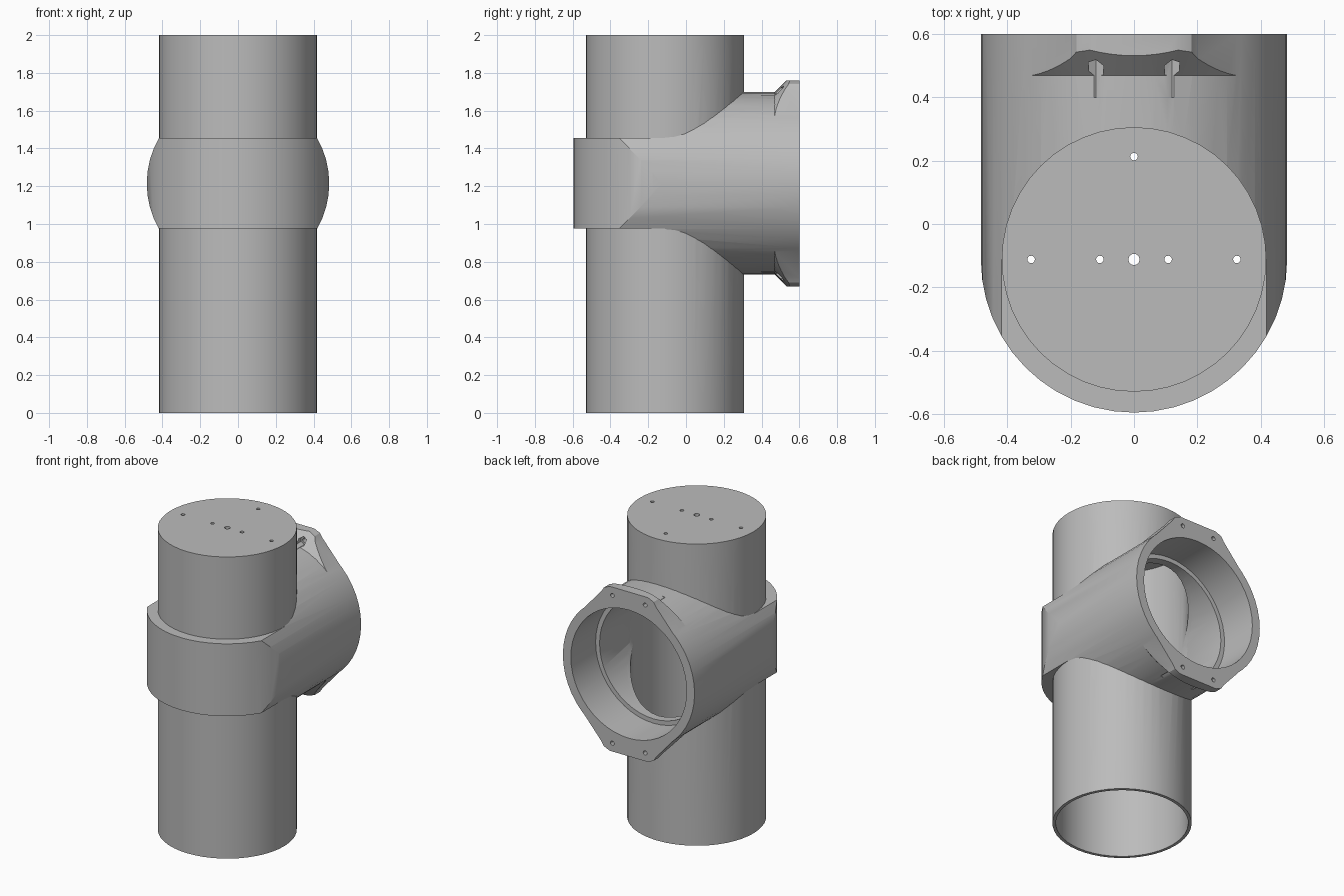
import bpy, bmesh, math
from mathutils import Matrix

if "Cube" in bpy.data.objects:
    bpy.data.objects.remove(bpy.data.objects["Cube"])

CY = -0.112          # y of the upright tube's axis
CZ = 1.215           # z of the branch's axis
R_TUBE, R_IN, R_BRANCH, R_SOCKET = 0.418, 0.398, 0.483, 0.425

grey = bpy.data.materials.new("plain grey")
grey.use_nodes = True
grey.diffuse_color = (0.5, 0.5, 0.5, 1)
grey.node_tree.nodes["Principled BSDF"].inputs["Base Color"].default_value = grey.diffuse_color


def add(name, bm):
    bmesh.ops.recalc_face_normals(bm, faces=bm.faces)
    mesh = bpy.data.meshes.new(name)
    bm.to_mesh(mesh)
    bm.free()
    mesh.materials.append(grey)
    ob = bpy.data.objects.new(name, mesh)
    bpy.context.collection.objects.link(ob)
    return ob


def upright(name, r, z0, z1, x=0, y=CY, seg=48):
    bm = bmesh.new()
    bmesh.ops.create_cone(bm, cap_ends=True, segments=seg, radius1=r, radius2=r, depth=z1 - z0,
                          matrix=Matrix.Translation((x, y, (z0 + z1) / 2)))
    return add(name, bm)


def level(name, r, y0, y1, x=0, z=CZ, seg=48, r_end=None):
    # cylinder or cone along y; r at y0, r_end at y1
    bm = bmesh.new()
    place = Matrix.Translation((x, (y0 + y1) / 2, z)) @ Matrix.Rotation(-math.pi / 2, 4, 'X')
    bmesh.ops.create_cone(bm, cap_ends=True, segments=seg, radius1=r,
                          radius2=r_end or r, depth=y1 - y0, matrix=place)
    return add(name, bm)


def box(name, x, y0, y1, h):
    bm = bmesh.new()
    bmesh.ops.create_cube(bm, size=1, matrix=Matrix.Translation((0, (y0 + y1) / 2, CZ))
                          @ Matrix.Diagonal((2 * x, y1 - y0, 2 * h, 1)))
    return add(name, bm)


def combine(ob, other, operation):
    # apply a boolean and discard the second object
    mod = ob.modifiers.new("combine", 'BOOLEAN')
    mod.operation, mod.solver, mod.object = operation, 'EXACT', other
    deps = bpy.context.evaluated_depsgraph_get()
    mesh = bpy.data.meshes.new_from_object(ob.evaluated_get(deps))
    ob.modifiers.clear()
    ob.data = mesh
    bpy.data.objects.remove(other)


# Upright tube: closed top, open bottom, open into the branch
tube = upright("main_tube", R_TUBE, 0, 2)
combine(tube, upright("tube_bore", R_IN, -0.1, 1.97), 'DIFFERENCE')
combine(tube, level("side_opening", R_IN - 0.002, CY + 0.01, 0.5), 'DIFFERENCE')

# Small holes through the top cap
cap_holes = [(0, CY, 0.018), (0, 0.213, 0.012)]
cap_holes += [(x, CY, 0.012) for x in (-0.325, -0.108, 0.108, 0.325)]
for x, y, r in cap_holes:
    combine(tube, upright("cap_hole", r, 1.9, 2.1, x, y, 12), 'DIFFERENCE')

# Branch: horizontal cylinder trimmed to a low rounded collar at the front
branch = level("side_branch", R_BRANCH, -0.7, 0.6)
envelope = box("envelope", 0.7, CY, 0.8, 0.7)
combine(envelope, upright("collar_round", R_BRANCH + 0.001, CZ - 0.24, CZ + 0.24), 'UNION')
combine(branch, envelope, 'INTERSECT')

# Flange ears above and below, with a sloping front face
half = [(0.357, 0.32), (0.2, 0.498), (0.182, 0.526), (0.14, 0.545)]
quarter = half + [(-x, z) for x, z in reversed(half)]
outline = quarter + [(-x, -z) for x, z in quarter]
bm = bmesh.new()
face = bm.faces.new([bm.verts.new((x, 0.44, CZ + z)) for x, z in outline])
sweep = bmesh.ops.extrude_face_region(bm, geom=[face])
bmesh.ops.translate(bm, vec=(0, 0.16, 0),
                    verts=[v for v in sweep["geom"] if isinstance(v, bmesh.types.BMVert)])
ears = add("flange_ears", bm)
combine(ears, level("ear_slope", 0.443, 0.43, 0.63, seg=96, r_end=0.643), 'INTERSECT')
combine(branch, ears, 'UNION')

# Hollow the branch: room for the tube, through bore and wider socket
combine(branch, upright("tube_room", R_TUBE - 0.006, 0, 2), 'DIFFERENCE')
combine(branch, level("branch_bore", R_IN - 0.002, CY, 0.5), 'DIFFERENCE')
combine(branch, level("socket", R_SOCKET, 0.34, 0.7), 'DIFFERENCE')

# Bolt holes with hexagonal nut recesses in the ears
for x in (-0.12, 0.12):
    for z in (CZ - 0.49, CZ + 0.49):
        combine(branch, level("bolt_hole", 0.014, 0.4, 0.7, x, z, 12), 'DIFFERENCE')
        combine(branch, level("nut_recess", 0.028, 0.4, 0.525, x, z, 6), 'DIFFERENCE')

for ob in (tube, branch):
    bpy.ops.object.select_all(action='DESELECT')
    ob.select_set(True)
    bpy.context.view_layer.objects.active = ob
    bpy.ops.object.shade_smooth_by_angle(angle=math.radians(25))
